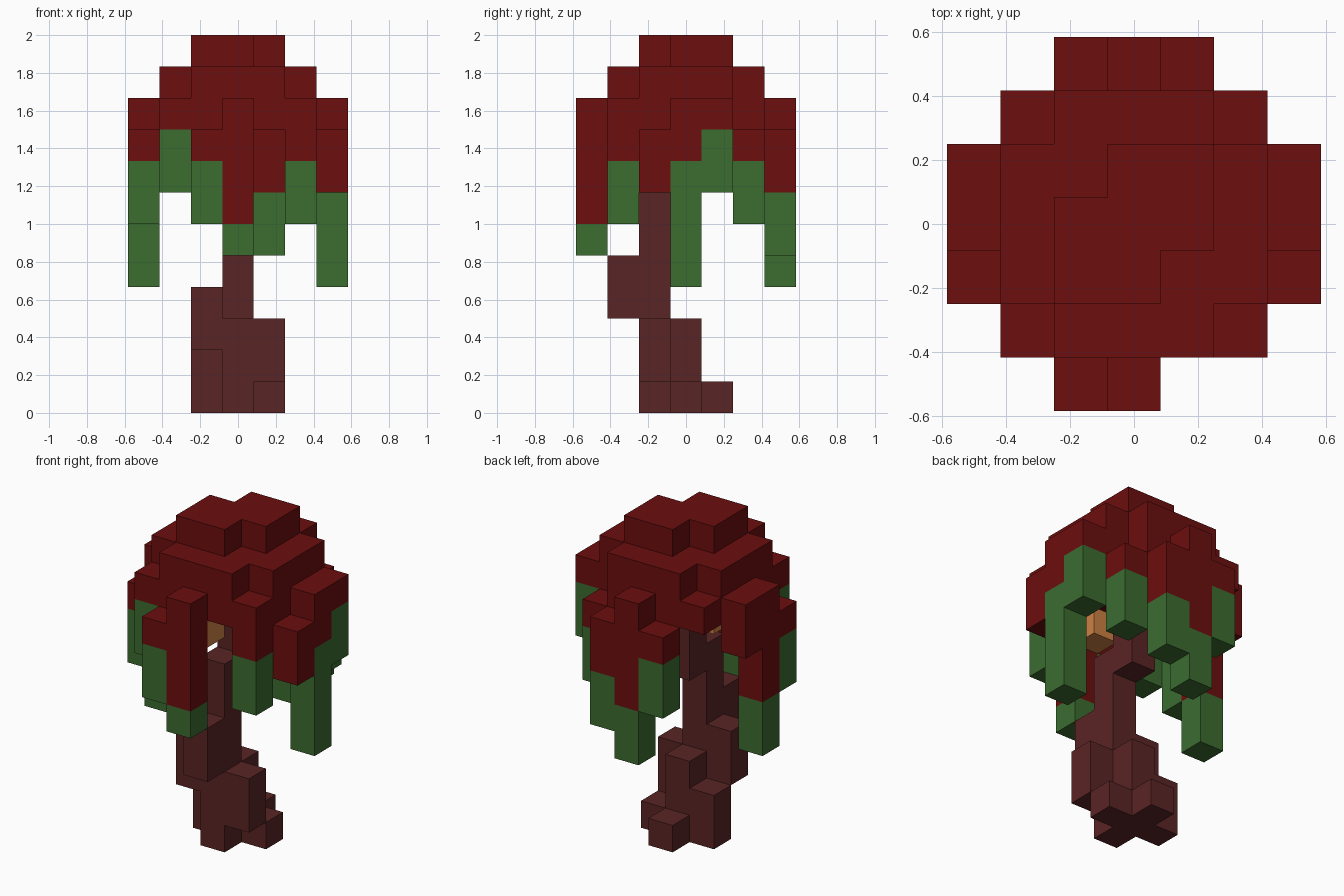
import bpy, bmesh
from mathutils import Vector

if "Cube" in bpy.data.objects:
    bpy.data.objects.remove(bpy.data.objects["Cube"])

U = 1 / 6  # edge of one cube; cells are centred on x = y = 0 and stacked from z = 0


def material(name, rgb):
    m = bpy.data.materials.new(name)
    m.diffuse_color = (*rgb, 1)
    m.use_nodes = True
    m.node_tree.nodes["Principled BSDF"].inputs["Base Color"].default_value = m.diffuse_color
    return m


RED = material("dark red leaf", (0.15, 0.0044, 0.0044))
GREEN = material("vine green", (0.045, 0.15, 0.03))
BARK = material("red brown bark", (0.102, 0.018, 0.018))
GLOW = material("glowing orange", (0.61, 0.22, 0.058))


def column(x, y, z0, z1):
    return {(x, y, z) for z in range(z0, z1)}


def slab(r, z, missing=()):
    return {(x, y, z) for x in range(-r, r + 1) for y in range(-r, r + 1)
            if (x, y) not in missing}


# crown: three stepped layers
corners = [(sx, sy) for sx in (-2, 2) for sy in (-2, 2)]
crown = slab(1, 11, [(-1, 1), (1, -1)]) | slab(2, 10, corners) | slab(2, 9, [(2, 2)])

# hanging strands: x, y, bottom of green, bottom of red, top of red
strands = [
    (-1, -3, 6, 8, 9), (0, -3, 5, 6, 10),                       # front
    (-1, 3, 6, 8, 9), (0, 3, 4, 6, 10), (1, 3, 5, 7, 9),        # back
    (3, -1, 7, 7, 9), (3, 0, 4, 8, 10), (3, 1, 7, 9, 10),       # right
    (-3, -1, 6, 8, 9), (-3, 0, 4, 6, 10), (-3, 1, 8, 8, 10),    # left
    (-2, -2, 7, 9, 10), (2, -2, 6, 8, 10), (2, 2, 6, 8, 9),     # corners
]
drapes, vines = set(), set()
for x, y, g, r, t in strands:
    vines |= column(x, y, g, r)
    drapes |= column(x, y, r, t)

# crooked trunk with root stubs
trunk = set()
for c in [(0, -1, 0, 7), (0, 0, 0, 3), (0, 0, 6, 9), (0, -2, 3, 5), (-1, -1, 2, 4),
          (1, -1, 1, 3), (-1, 0, 0, 2), (1, 0, 0, 1), (0, 1, 0, 1)]:
    trunk |= column(*c)

# glowing cubes under the crown
lights = {(0, -2, 8), (-1, 0, 8)}

parts = [("crown", crown | drapes, RED), ("hanging_vines", vines, GREEN),
         ("trunk", trunk, BARK), ("glow_pods", lights, GLOW)]
filled = set().union(*(cells for _, cells, _ in parts))


def build(name, cells, mat):
    """Skin a set of cubes, leaving out faces between touching cubes."""
    bm = bmesh.new()
    for c in sorted(cells):
        mid = Vector((c[0], c[1], c[2] + 0.5))
        for axis in range(3):
            for s in (-1, 1):
                n = [0, 0, 0]
                n[axis] = s
                if tuple(a + b for a, b in zip(c, n)) in filled:
                    continue
                n = Vector(n)
                u = Vector([float(i == (axis + 1) % 3) for i in range(3)])
                v = n.cross(u)
                bm.faces.new([bm.verts.new((mid + (n + u * a + v * b) / 2) * U)
                              for a, b in ((-1, -1), (1, -1), (1, 1), (-1, 1))])
    bmesh.ops.remove_doubles(bm, verts=bm.verts, dist=0.001)
    mesh = bpy.data.meshes.new(name)
    bm.to_mesh(mesh)
    bm.free()
    mesh.materials.append(mat)
    bpy.context.collection.objects.link(bpy.data.objects.new(name, mesh))


for part in parts:
    build(*part)
